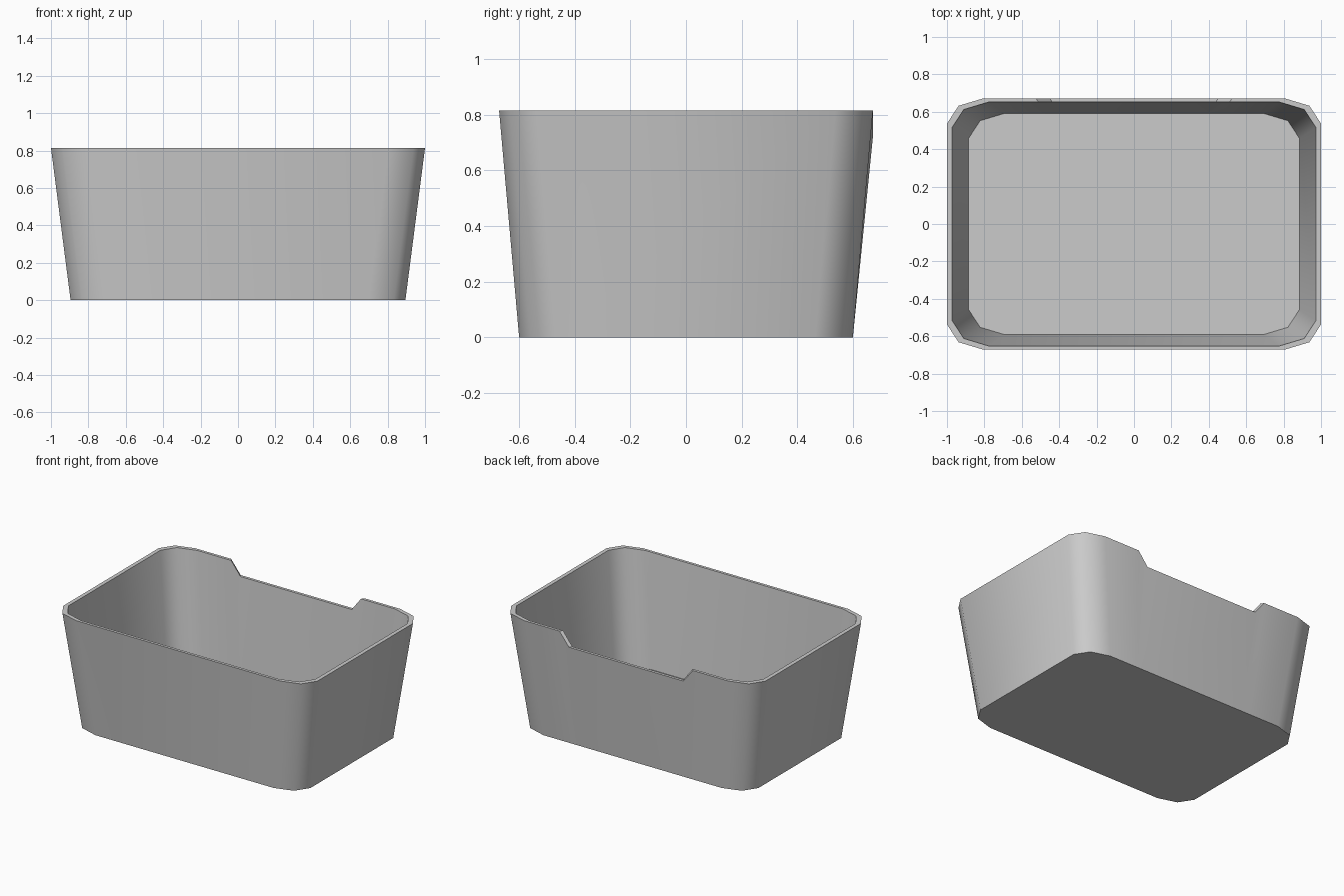
import bpy, bmesh
from math import radians

if "Cube" in bpy.data.objects:
    bpy.data.objects.remove(bpy.data.objects["Cube"])

TOP, FLOOR, NOTCH = 0.815, 0.015, 0.72


def ring(bm, hx, hy, z, notch_z=None):
    """Rounded rectangle loop, with four extra points along the back edge."""
    quarter = [(hx, hy - 0.135), (hx - 0.062, hy - 0.04), (hx - 0.195, hy)]
    f = hx  # notch points follow the taper
    back = [(0.525 * f, hy, z), (0.45 * f, hy, notch_z or z)]
    pts = [(x, y, z) for x, y in quarter] + back
    pts += [(-x, y, h) for x, y, h in reversed(pts)]
    pts += [(-x, -y, z) for x, y in quarter]
    pts += [(x, -y, z) for x, y in reversed(quarter)]
    return [bm.verts.new(p) for p in pts]


def bridge(bm, a, b):
    n = len(a)
    for i in range(n):
        j = (i + 1) % n
        bm.faces.new((a[i], a[j], b[j], b[i]))


bm = bmesh.new()
# Outer wall, rim, inner wall; the notch is pulled straight down from the rim
loops = [ring(bm, 0.895, 0.6, 0),
         ring(bm, 1.0, 0.672, TOP, NOTCH),
         ring(bm, 0.972, 0.652, TOP, NOTCH),
         ring(bm, 0.885, 0.592, FLOOR)]
for a, b in zip(loops, loops[1:]):
    bridge(bm, a, b)
# Underside and inner floor
bm.faces.new(loops[0])
bm.faces.new(loops[-1])
bmesh.ops.recalc_face_normals(bm, faces=bm.faces)

mesh = bpy.data.meshes.new("storage_bin")
bm.to_mesh(mesh)
bm.free()
bin_obj = bpy.data.objects.new("storage_bin", mesh)
bpy.context.collection.objects.link(bin_obj)
bpy.context.view_layer.objects.active = bin_obj
bin_obj.select_set(True)
bpy.ops.object.shade_smooth_by_angle(angle=radians(50))
